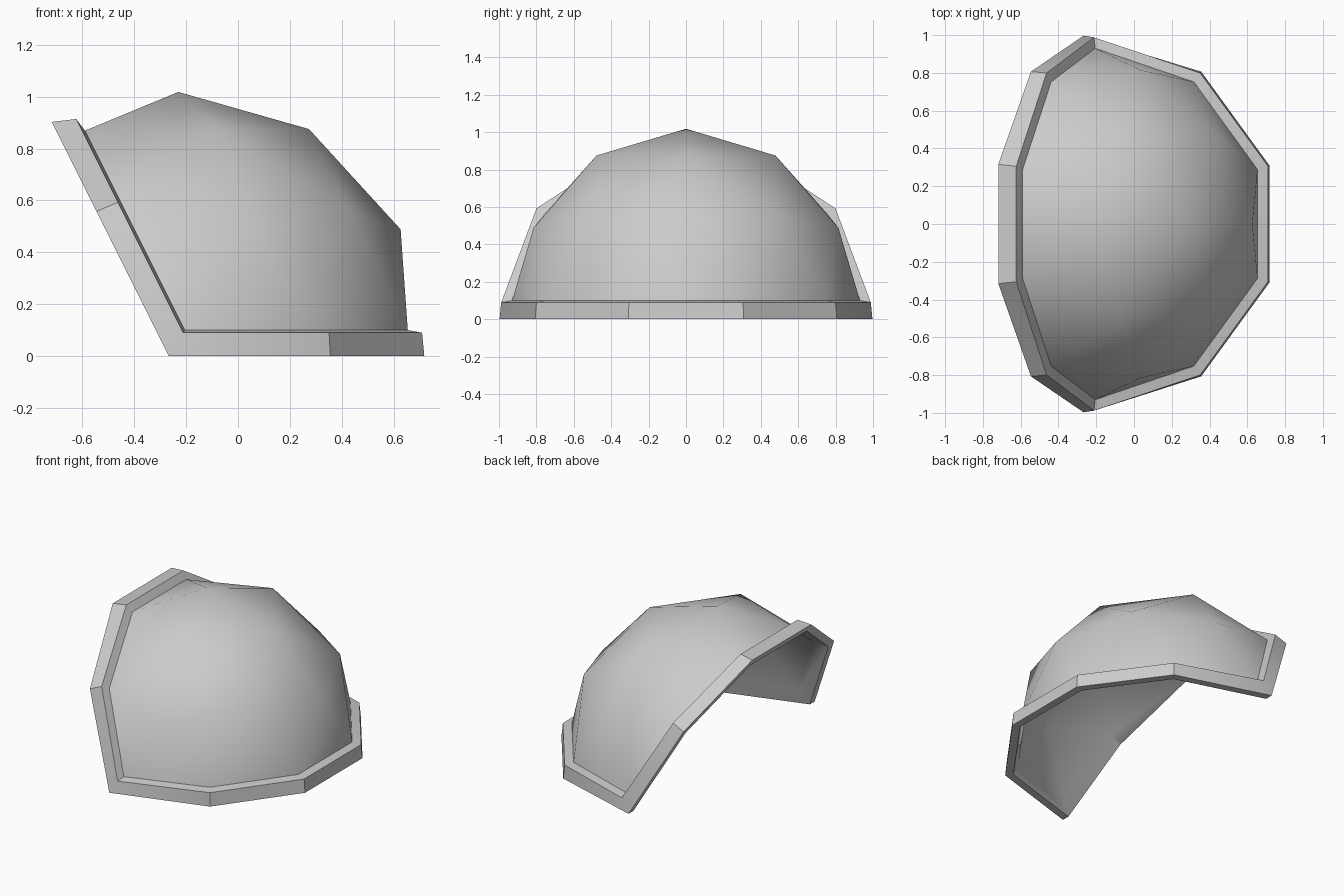
import bpy, bmesh, math
from mathutils import Vector

if "Cube" in bpy.data.objects:
    bpy.data.objects.remove(bpy.data.objects["Cube"])

C = Vector((-0.23, 0, 0.06))                     # centre of the dome
N1 = Vector((0, 0, 1))                           # inward normal of the lower opening plane
N2 = Vector((2, 0, 1)).normalized()              # inward normal of the tilted opening plane
BIS = (N1 + N2).normalized()
EPS = 1e-3


def place(d, r, h):
    """Rim point: direction d at radius r, pushed h into the shell from its opening plane."""
    on1, on2 = abs(d.dot(N1)) < EPS, abs(d.dot(N2)) < EPS
    if on1 and on2:
        return C + d * r + BIS * (h / BIS.dot(N1))
    if on1:
        return C + d * r + N1 * h
    if abs(d.y) < 0.5 and h < 0:                 # tilted rim flares slightly at the middle
        r += 0.025
    return C + d * r + N2 * h


# Wedge of an icosphere between the two opening planes
src = bmesh.new()
bmesh.ops.create_icosphere(src, subdivisions=2, radius=1)
cut = [v for v in src.verts if v.co.dot(N1) < -EPS or v.co.dot(N2) < -EPS]
bmesh.ops.delete(src, geom=cut, context='VERTS')
src.verts.ensure_lookup_table()
src.verts.index_update()
dirs = [v.co.normalized() for v in src.verts]
faces = [[v.index for v in f.verts] for f in src.faces]
edges = [[v.index for v in e.verts] for e in src.edges if e.is_boundary]
border = {i for e in edges for i in e}
src.free()

bm = bmesh.new()


def dome(radius, rim_r, rim_h):
    vs = [bm.verts.new(place(d, rim_r, rim_h) if i in border else C + d * radius)
          for i, d in enumerate(dirs)]
    for f in faces:
        bm.faces.new([vs[i] for i in f])
    return {i: vs[i] for i in border}


# Outer skin, rim section, inner skin
rings = [dome(0.958, 0.93, 0.04)]
for r, h in ((0.988, 0.03), (0.997, -0.06), (0.945, -0.06)):
    rings.append({i: bm.verts.new(place(dirs[i], r, h)) for i in border})
rings.append(dome(0.932, 0.91, 0.035))
for a, b in zip(rings, rings[1:]):
    for i, j in edges:
        bm.faces.new((a[i], a[j], b[j], b[i]))
bmesh.ops.recalc_face_normals(bm, faces=bm.faces[:])

mesh = bpy.data.meshes.new("shoulder_guard")
bm.to_mesh(mesh)
bm.free()
obj = bpy.data.objects.new("shoulder_guard", mesh)
bpy.context.collection.objects.link(obj)
bpy.context.view_layer.objects.active = obj
obj.select_set(True)
bpy.ops.object.shade_smooth_by_angle(angle=math.radians(30))
